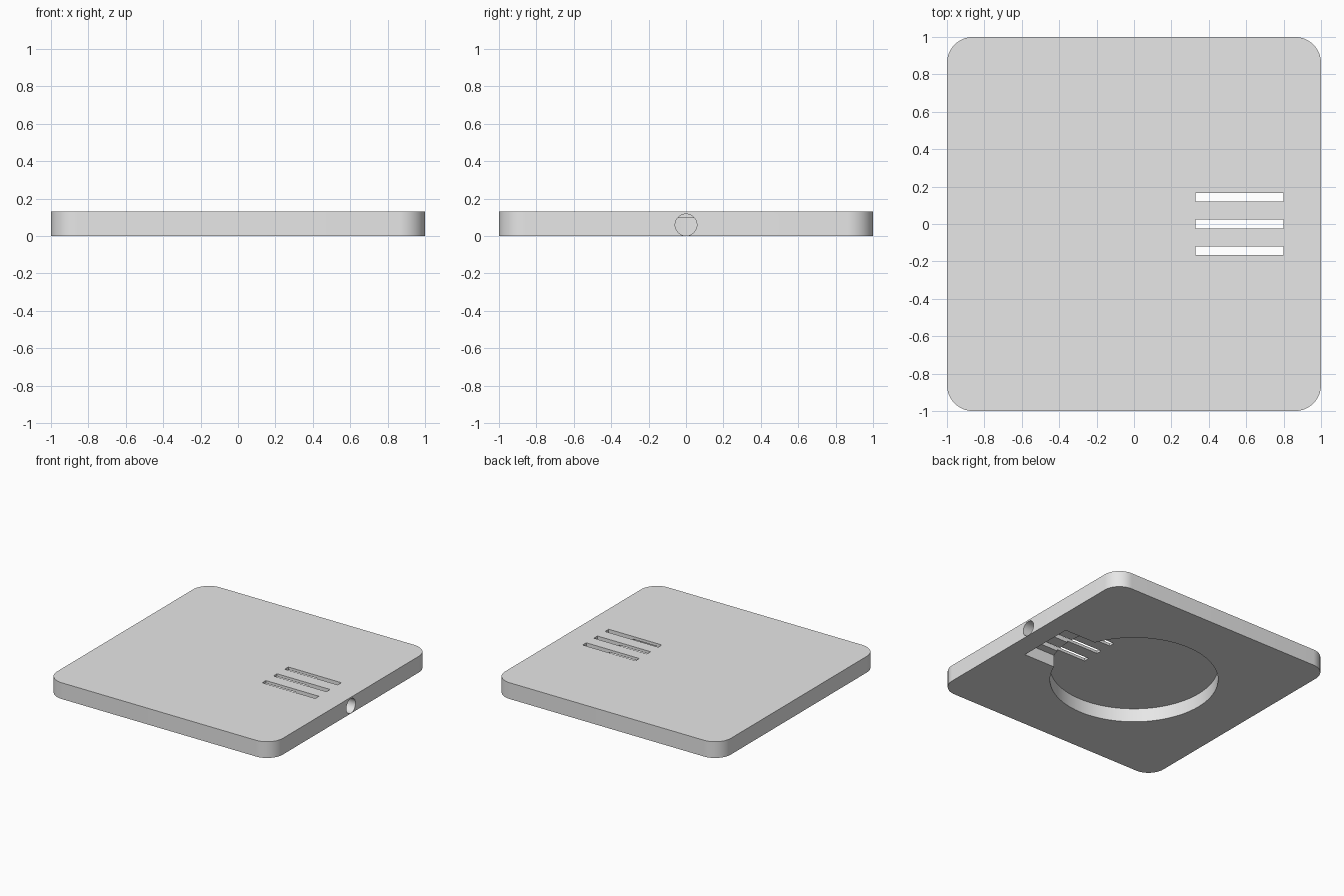
import bpy, bmesh
from math import radians
from mathutils import Matrix, Vector

cube = bpy.data.objects.get("Cube")
if cube:
    bpy.data.objects.remove(cube, do_unlink=True)

HEIGHT = 0.13

grey = bpy.data.materials.new("plain grey")
grey.use_nodes = True
colour = (0.8, 0.8, 0.8, 1)
grey.diffuse_color = colour
grey.node_tree.nodes["Principled BSDF"].inputs["Base Color"].default_value = colour


def add_object(name, bm):
    bmesh.ops.recalc_face_normals(bm, faces=bm.faces[:])
    mesh = bpy.data.meshes.new(name)
    bm.to_mesh(mesh)
    bm.free()
    mesh.materials.append(grey)
    ob = bpy.data.objects.new(name, mesh)
    bpy.context.collection.objects.link(ob)
    return ob


def box(name, low, high, corner_radius=0):
    low, high = Vector(low), Vector(high)
    bm = bmesh.new()
    bmesh.ops.create_cube(bm, size=1)
    bmesh.ops.scale(bm, vec=high - low, verts=bm.verts)
    bmesh.ops.translate(bm, vec=(low + high) / 2, verts=bm.verts)
    if corner_radius:
        upright = [e for e in bm.edges
                   if abs(e.verts[0].co.z - e.verts[1].co.z) > 0.01]
        bmesh.ops.bevel(bm, geom=upright, offset=corner_radius,
                        segments=16, profile=0.5, affect="EDGES")
    return add_object(name, bm)


def cylinder(name, radius, start, end, sides):
    start, end = Vector(start), Vector(end)
    axis = end - start
    turn = axis.to_track_quat("Z", "Y").to_matrix().to_4x4()
    bm = bmesh.new()
    bmesh.ops.create_cone(bm, cap_ends=True, segments=sides, radius1=radius,
                          radius2=radius, depth=axis.length,
                          matrix=Matrix.Translation((start + end) / 2) @ turn)
    return add_object(name, bm)


# Rounded square plate
plate = box("plate", (-1, -1, 0), (1, 1, HEIGHT), 0.14)

# Round recess, side pocket and cable hole
cutters = [
    cylinder("round_recess", 0.61, (0, 0, -0.1), (0, 0, 0.108), 96),
    box("side_pocket", (0.3, -0.23, -0.1), (0.84, 0.23, 0.096)),
    cylinder("cable_hole", 0.058, (0.835, 0, 0.06), (1.1, 0, 0.06), 48),
]

# Three slots through the top
for row in (-1, 0, 1):
    y = row * 0.142
    cutters.append(box("slot", (0.33, y - 0.023, 0.05), (0.8, y + 0.023, 0.2)))

for cutter in cutters:
    cutter.hide_render = True
    cut = plate.modifiers.new(cutter.name, "BOOLEAN")
    cut.operation = "DIFFERENCE"
    cut.solver = "EXACT"
    cut.object = cutter

# Bake the cuts and remove the cutters
bpy.context.view_layer.update()
depsgraph = bpy.context.evaluated_depsgraph_get()
finished = bpy.data.meshes.new_from_object(plate.evaluated_get(depsgraph))
plate.modifiers.clear()
plate.data = finished
finished.materials.clear()
finished.materials.append(grey)
for polygon in finished.polygons:
    polygon.material_index = 0
for cutter in cutters:
    bpy.data.objects.remove(cutter, do_unlink=True)

bpy.ops.object.select_all(action="DESELECT")
plate.select_set(True)
bpy.context.view_layer.objects.active = plate
bpy.ops.object.shade_smooth_by_angle(angle=radians(30))
